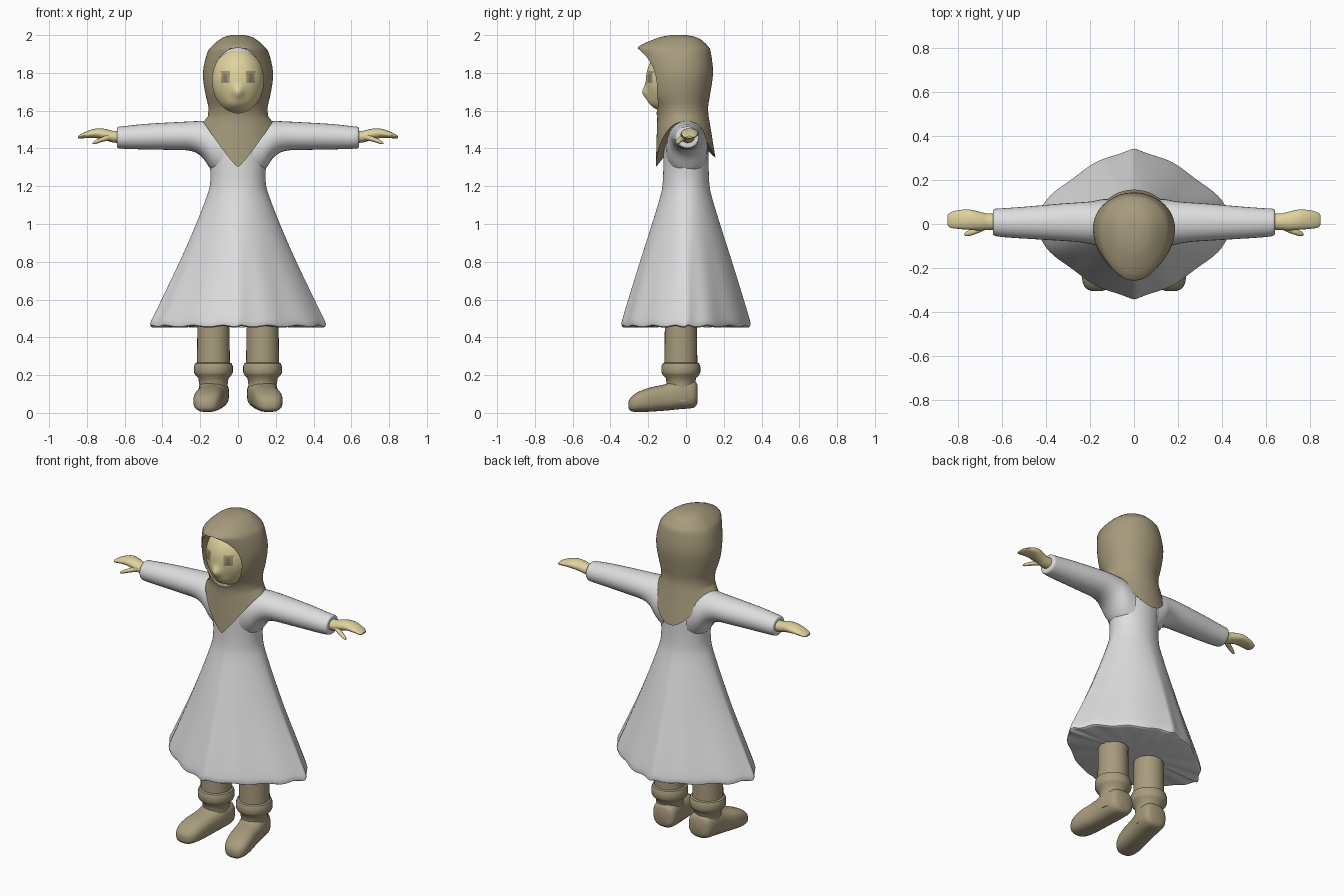
import bpy, bmesh
from math import cos, sin, pi, exp, radians
from mathutils import Vector, Matrix

if "Cube" in bpy.data.objects:
    bpy.data.objects.remove(bpy.data.objects["Cube"])


def material(name, r, g, b):
    m = bpy.data.materials.new(name)
    m.use_nodes = True
    m.diffuse_color = (r, g, b, 1)
    bsdf = next(n for n in m.node_tree.nodes if n.type == 'BSDF_PRINCIPLED')
    bsdf.inputs["Base Color"].default_value = (r, g, b, 1)
    return m


BROWN = material("brown_cloth", .39, .33, .205)
WHITE = material("white_cloth", .73, .73, .74)
SKIN = material("skin", .75, .65, .34)
EYE = material("eye_taupe", .36, .31, .18)
IRIS = material("iris_dark_taupe", .24, .2, .13)


def finish(name, bm, *mats, angle=40):
    bmesh.ops.recalc_face_normals(bm, faces=bm.faces)
    mesh = bpy.data.meshes.new(name)
    bm.to_mesh(mesh)
    bm.free()
    obj = bpy.data.objects.new(name, mesh)
    bpy.context.collection.objects.link(obj)
    for m in mats:
        mesh.materials.append(m)
    smooth(obj, angle)
    return obj


def smooth(obj, angle):
    bpy.ops.object.select_all(action='DESELECT')
    obj.select_set(True)
    bpy.context.view_layer.objects.active = obj
    bpy.ops.object.shade_smooth_by_angle(angle=radians(angle))


def refine(rows, k=3):
    """Insert Catmull-Rom rows between the given ones."""
    rows = [Vector(r) for r in rows]
    out = []
    for i in range(len(rows) - 1):
        a, b, c, d = (rows[max(0, min(j, len(rows) - 1))] for j in range(i - 1, i + 3))
        for s in range(k):
            t = s / k
            out.append(b + (c - a) * t / 2 + (a - b * 2.5 + c * 2 - d / 2) * t**2
                       + (b * 1.5 - a / 2 - c * 1.5 + d / 2) * t**3)
    return out + [rows[-1]]


def oval(p=2, n=48):
    """Unit superellipse points."""
    def f(v):
        return (1 if v > 0 else -1) * abs(v) ** (2 / p)
    return [(f(cos(2 * pi * i / n)), f(sin(2 * pi * i / n))) for i in range(n)]


def loft(name, rings, mat, ends=None, angle=40):
    """Skin a list of rings and close both ends with fans."""
    bm = bmesh.new()
    vs = [[bm.verts.new(p) for p in ring] for ring in rings]
    n = len(vs[0])
    for a, b in zip(vs, vs[1:]):
        for i in range(n):
            j = (i + 1) % n
            bm.faces.new((a[i], a[j], b[j], b[i]))
    for k, ring in ((0, vs[0]), (1, vs[-1])):
        mid = sum((v.co for v in ring), Vector()) / n
        tip = bm.verts.new(ends[k] if ends and ends[k] else mid)
        for i in range(n):
            bm.faces.new((ring[i], ring[(i + 1) % n], tip))
    return finish(name, bm, mat, angle=angle)


def limb(name, rows, mat, side, n=28):
    """Loft along x; rows are x, y, z, y radius, z radius."""
    loft(name, [[(side * x, y + u * ry, z + v * rz) for u, v in oval(2, n)]
                for x, y, z, ry, rz in refine(rows)], mat)


# Dress body: pointed oval skirt turning round at the waist
dress_rows = [(.455, .445, .325, 1.42), (.472, .46, .338, 1.42), (.56, .42, .315, 1.45),
              (.8, .308, .243, 1.5), (1, .222, .18, 1.65), (1.15, .164, .135, 1.85),
              (1.22, .147, .123, 2), (1.3, .148, .12, 2), (1.4, .16, .118, 2),
              (1.48, .155, .105, 2), (1.54, .11, .08, 2)]
rings = []
for z, rx, ry, p in refine(dress_rows):
    fold = .012 * max(0, 1 - (z - .455) / .5)
    rings.append([(u * rx * (1 + fold * cos(i * pi / 4)), v * ry * (1 + fold * cos(i * pi / 4)),
                   z + fold * .4 * sin(i * pi / 3))
                  for i, (u, v) in enumerate(oval(p, 96))])
loft("dress", rings, WHITE, ends=((0, 0, .475), None))

for side, tag in ((1, "left"), (-1, "right")):
    # Sleeve, hand and thumb
    limb(tag + "_sleeve", [(.08, .005, 1.39, .11, .15), (.14, .005, 1.415, .108, .13),
                           (.19, .005, 1.45, .098, .096), (.25, .008, 1.465, .09, .078),
                           (.35, .008, 1.465, .083, .073), (.5, .006, 1.462, .072, .067),
                           (.6, .006, 1.458, .065, .06), (.635, .008, 1.458, .06, .056),
                           (.64, .008, 1.458, .048, .045)], WHITE, side)
    limb(tag + "_hand", [(.6, .01, 1.462, .038, .033), (.66, .01, 1.462, .037, .031),
                         (.7, .013, 1.473, .042, .03), (.75, .02, 1.48, .046, .026),
                         (.8, .02, 1.473, .042, .018), (.835, .018, 1.463, .034, .011),
                         (.847, .018, 1.46, .02, .005)], SKIN, side, 20)
    limb(tag + "_thumb", [(.67, -.005, 1.462, .02, .018), (.72, -.03, 1.447, .016, .013),
                          (.755, -.043, 1.433, .012, .01), (.77, -.047, 1.427, .005, .004)],
         SKIN, side, 14)

    # Boot shaft with rolled cuff
    shaft = [(.06, .077), (.15, .075), (.185, .08), (.2, .096), (.215, .103), (.245, .103),
             (.262, .097), (.266, .087), (.36, .086), (.5, .085)]
    loft(tag + "_boot_shaft", [[(side * (.13 + u * r), -.027 + v * r, z) for u, v in oval(2, 32)]
                               for z, r in shaft], BROWN)
    # Foot, splayed slightly outward
    foot = [(.06, .12, .1, .05, .05), (.04, .122, .1, .073, .073), (-.03, .13, .1, .08, .08),
            (-.11, .142, .082, .075, .07), (-.2, .157, .069, .077, .063),
            (-.26, .165, .056, .069, .051), (-.292, .168, .046, .05, .036),
            (-.304, .169, .043, .025, .018)]
    loft(tag + "_foot", [[(side * (x + u * rx), y, z + v * rz) for u, v in oval(2.6, 32)]
                         for y, x, z, rx, rz in refine(foot)], BROWN)

# Hood: rows are z, front y, back y, half width
hood_rows = [(2, -.08, 0, .035), (1.985, -.15, .065, .085), (1.94, -.25, .118, .14),
             (1.9, -.25, .133, .165), (1.8, -.225, .143, .186), (1.7, -.213, .13, .175),
             (1.62, -.168, .117, .157), (1.57, -.152, .12, .16)]
CY = -.02


def hood_ring(z, front, back, rx, drop=0):
    pts = []
    for u, v in oval(2, 64):
        # Shawl rim falls to a point in front and a rounded tail behind
        rim = 1.3 + .24 * abs(u) ** 1.15 if v < 0 else 1.35 + .19 * u * u
        y = CY + v * ((CY - front) if v < 0 else (back - CY))
        pts.append((u * rx, y, z + (rim - z) * drop))
    return pts


rings = [hood_ring(*r) for r in refine(hood_rows)]
for t in (.2, .4, .6, .8, 1):
    rings.append(hood_ring(1.57, -.152 - .008 * t, .12 + .036 * t, .16 + .023 * t, t))
hood = loft("hood_and_shawl", rings, BROWN, ends=(None, (0, 0, 1.5)))

# Face opening cut into the hood
bm = bmesh.new()
bmesh.ops.create_cone(bm, cap_ends=True, segments=64, radius1=1, radius2=1, depth=1,
                      matrix=Matrix.Translation((0, -.53, 1.76))
                      @ Matrix.Diagonal((.135, 1, .172, 1)) @ Matrix.Rotation(pi / 2, 4, 'X'))
cutter = finish("face_opening_cutter", bm, BROWN)
cutter.hide_render = True
mod = hood.modifiers.new("opening", 'BOOLEAN')
mod.object, mod.operation, mod.solver = cutter, 'DIFFERENCE', 'EXACT'
bpy.context.view_layer.objects.active = hood
bpy.ops.object.modifier_apply(modifier=mod.name)
bpy.data.objects.remove(cutter)
smooth(hood, 40)


def head_ball(grow, seg, rows):
    bm = bmesh.new()
    bmesh.ops.create_uvsphere(bm, u_segments=seg, v_segments=rows, radius=grow,
                              matrix=Matrix.Translation((0, -.06, 1.76))
                              @ Matrix.Diagonal((.142, .152, .18, 1)))
    return bm


# Face with nose bump and painted eyes
bm = head_ball(1, 120, 80)
for v in bm.verts:
    x, y, z = v.co
    if y < -.06:
        v.co.y -= .028 * exp(-(x / .03) ** 2 - ((z - 1.695) / .035) ** 2)
        v.co.y -= .022 * exp(-(x / .07) ** 2 - ((z - 1.63) / .04) ** 2)
for f in bm.faces:
    x, y, z = f.calc_center_median()
    if y < -.06 and abs(abs(x) - .067) < .023 and abs(z - 1.777) < .031:
        inner = abs(abs(x) - .067) < .012 and abs(z - 1.772) < .021
        f.material_index = 2 if inner else 1
finish("face", bm, SKIN, EYE, IRIS, angle=60)

# Undercap band above the forehead
bm = head_ball(1.035, 64, 40)
bmesh.ops.bisect_plane(bm, geom=bm.verts[:] + bm.edges[:] + bm.faces[:],
                       plane_co=(0, -.135, 1.9), plane_no=(0, 1.6, 1), clear_inner=True)
finish("undercap", bm, WHITE)
